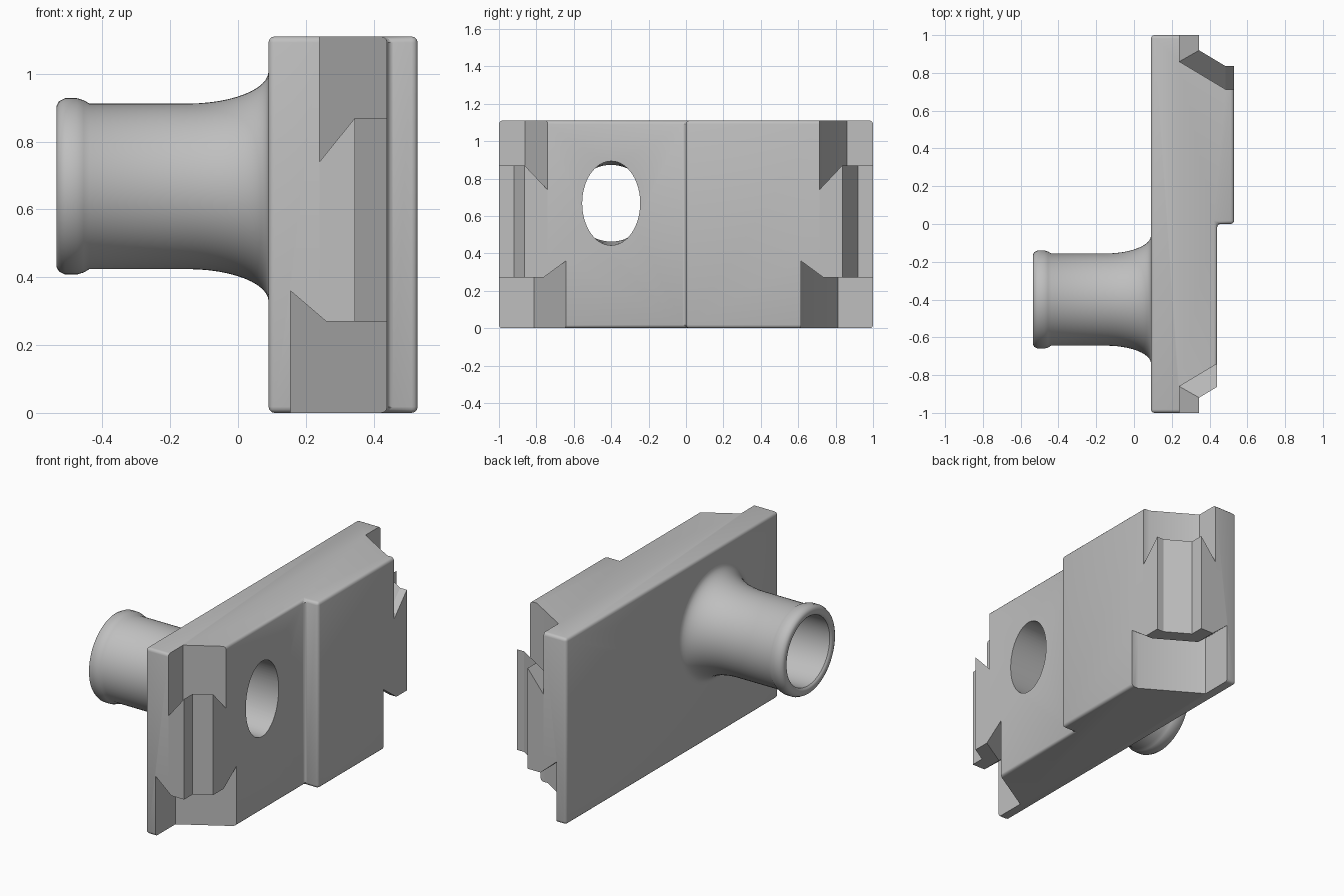
import bpy, bmesh, math

cube = bpy.data.objects.get("Cube")
if cube:
    bpy.data.objects.remove(cube, do_unlink=True)

grey = bpy.data.materials.new("plain_grey")
grey.use_nodes = True
grey.diffuse_color = (0.52, 0.52, 0.52, 1)
grey.node_tree.nodes["Principled BSDF"].inputs["Base Color"].default_value = grey.diffuse_color

HEIGHT = 1.11
TUBE_Y, TUBE_Z = -0.4, 0.668
SIDES = 64


def loft(name, rings, cap=True, closed=False):
    """Bridge equal-length point rings; cap the ends or join last to first."""
    bm = bmesh.new()
    rows = [[bm.verts.new(p) for p in ring] for ring in rings]
    pairs = list(zip(rows, rows[1:]))
    if closed:
        pairs.append((rows[-1], rows[0]))
    n = len(rows[0])
    for a, b in pairs:
        for i in range(n):
            j = (i + 1) % n
            bm.faces.new((a[i], a[j], b[j], b[i]))
    if cap and not closed:
        bm.faces.new(rows[0])
        bm.faces.new(rows[-1])
    bmesh.ops.recalc_face_normals(bm, faces=bm.faces)
    mesh = bpy.data.meshes.new(name)
    bm.to_mesh(mesh)
    bm.free()
    mesh.materials.append(grey)
    ob = bpy.data.objects.new(name, mesh)
    bpy.context.collection.objects.link(ob)
    return ob


def prism(name, outline, z0, z1):
    return loft(name, [[(x, y, z) for x, y in outline] for z in (z0, z1)])


def apply_modifiers(ob):
    bpy.context.view_layer.update()
    evaluated = ob.evaluated_get(bpy.context.evaluated_depsgraph_get())
    ob.data = bpy.data.meshes.new_from_object(evaluated)
    ob.modifiers.clear()


def cut(ob, cutter):
    cutter.hide_render = True
    mod = ob.modifiers.new("cut", "BOOLEAN")
    mod.operation = "DIFFERENCE"
    mod.solver = "EXACT"
    mod.object = cutter
    apply_modifiers(ob)
    bpy.data.objects.remove(cutter, do_unlink=True)


def smooth(ob, degrees):
    bpy.ops.object.select_all(action="DESELECT")
    ob.select_set(True)
    bpy.context.view_layer.objects.active = ob
    bpy.ops.object.shade_smooth_by_angle(angle=math.radians(degrees))


def rail(offset, side, knee, outer):
    """Plan path of an end wall, shifted outward by offset."""
    def slant(x):
        return 0.86 - 0.6 * (x - 0.24) + offset * 1.166
    x = 0.24 + offset
    path = [(x, 1.0), (x, slant(x)), (knee, slant(knee))]
    if outer > knee:
        path.append((outer, slant(knee)))
    return [(px, side * py) for px, py in path]


def ring(x, ry, rz):
    return [(x, TUBE_Y + ry * math.cos(a), TUBE_Z + rz * math.sin(a))
            for a in (math.tau * i / SIDES for i in range(SIDES))]


def bore(x):
    """Bore changes from round at the spout to oval at the plate."""
    t = (x + 0.53) / 0.97
    return ring(x, 0.205 - 0.05 * t, 0.205 + 0.02 * t)


# Stepped plate with softened edges
plate = prism("plate", [(0.09, -1), (0.44, -1), (0.44, 0), (0.53, 0),
                        (0.53, 1), (0.09, 1)], 0, HEIGHT)
bevel = plate.modifiers.new("soft_edges", "BEVEL")
bevel.width = 0.018
bevel.segments = 3
apply_modifiers(plate)

# Notched ends: upper recess, deeper lower recess, undercut tongue between
tongue_section = [(-0.085, 0.36), (0.02, 0.27), (0.105, 0.27),
                  (0.105, 0.87), (0, 0.74), (0, 0.36)]
for label, side, knee, outer in (("front", -1, 0.44, 0.44), ("back", 1, 0.485, 0.53)):
    for offset, z0, z1 in ((0, 0.3, 1.3), (-0.085, -0.2, 0.36)):
        path = rail(offset, side, knee, outer)
        path[0] = (path[0][0], side * 1.2)
        path[-1] = (0.7, path[-1][1])
        if outer == knee:
            path.insert(-1, (knee, path[-1][1]))
        path.append((0.7, side * 1.2))
        cut(plate, prism("recess_cutter", path, z0, z1))
    rails = [[(x, y, z) for x, y in rail(o, side, knee, outer)]
             for o, z in tongue_section]
    tongue = loft(label + "_tongue", list(zip(*rails)))
    smooth(tongue, 20)

# Oval hole through the plate
cut(plate, loft("bore_cutter", [bore(-0.1), bore(0.6)]))
smooth(plate, 32)

# Spout: beaded lip, straight barrel and flared root, with its bore
outline = [(-0.532, 0.212), (-0.535, 0.22), (-0.535, 0.238), (-0.528, 0.251),
           (-0.51, 0.26), (-0.475, 0.26), (-0.455, 0.254), (-0.438, 0.244)]
for i in range(13):
    a = math.pi / 2 * i / 12
    outline.append((-0.15 + 0.24 * math.sin(a), 0.244 + 0.095 * (1 - math.cos(a))))
spout = loft("spout", [ring(x, r, r) for x, r in outline]
             + [bore(0.09), bore(-0.2), bore(-0.525)], closed=True)
smooth(spout, 40)
